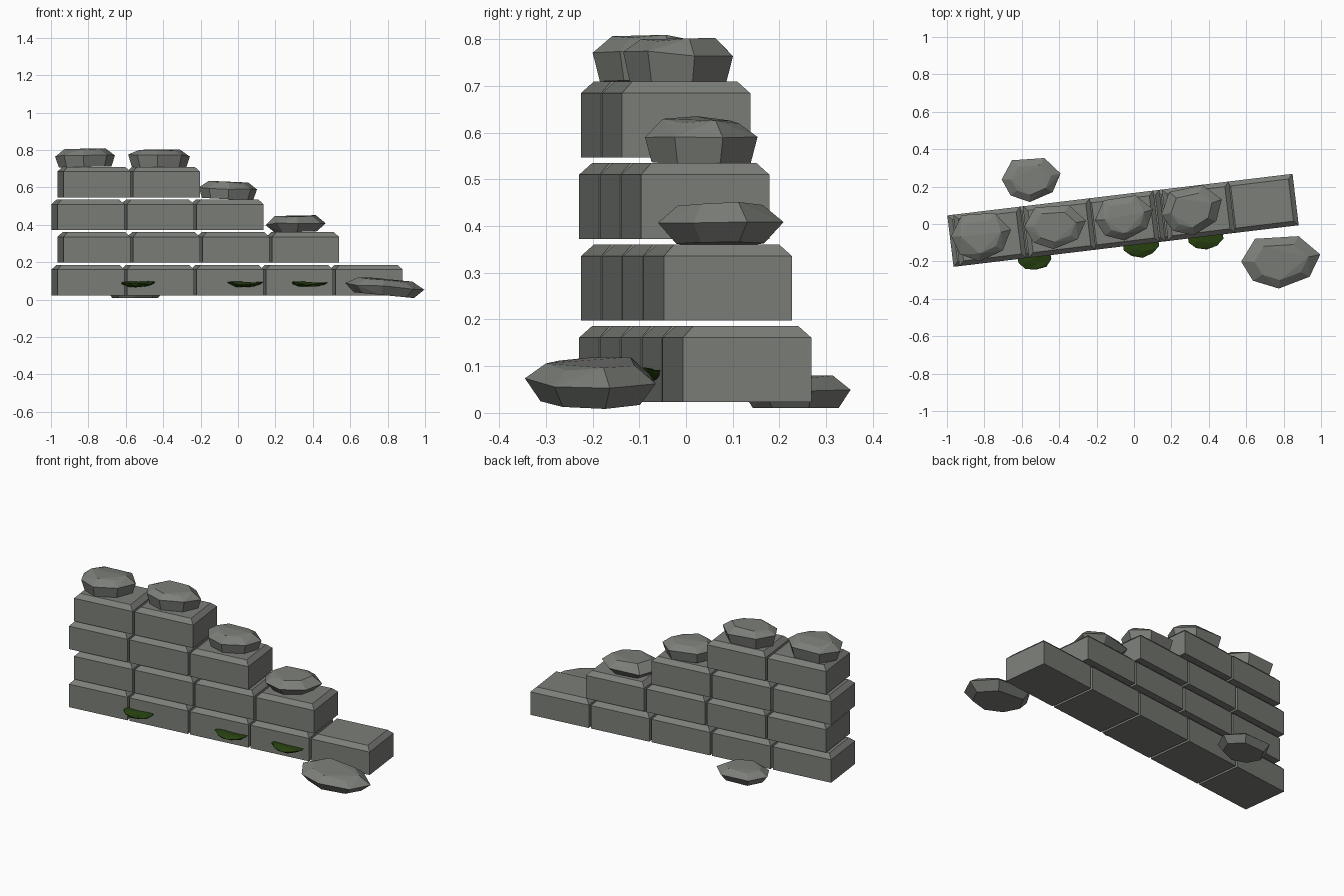
import bpy, bmesh, math, random
from mathutils import Matrix, Vector

if "Cube" in bpy.data.objects:
    bpy.data.objects.remove(bpy.data.objects["Cube"], do_unlink=True)


def make_material(name, rgb):
    mat = bpy.data.materials.new(name)
    mat.use_nodes = True
    mat.diffuse_color = (*rgb, 1)
    mat.node_tree.nodes["Principled BSDF"].inputs["Base Color"].default_value = (*rgb, 1)
    return mat


stone = make_material("grey stone", (0.2, 0.21, 0.19))
moss = make_material("dark green moss", (0.02, 0.052, 0.005))


def finish(bm, name, mat, matrix):
    bmesh.ops.recalc_face_normals(bm, faces=bm.faces)
    mesh = bpy.data.meshes.new(name)
    bm.to_mesh(mesh)
    bm.free()
    mesh.materials.append(mat)
    obj = bpy.data.objects.new(name, mesh)
    obj.matrix_world = matrix
    bpy.context.collection.objects.link(obj)
    return obj


# Wall frame: local x runs along the wall, local y runs through it
wall = Matrix.Translation((-0.965, -0.229, 0)) @ Matrix.Rotation(math.radians(6.87), 4, "Z")
LENGTH, DEPTH, HEIGHT, CHAMFER = 0.361, 0.277, 0.163, 0.025
PITCH, ROW_PITCH, BASE = 0.3745, 0.1745, 0.023


def block(name, along, z):
    bm = bmesh.new()
    bmesh.ops.create_cube(bm, size=1)
    bmesh.ops.scale(bm, vec=(LENGTH, DEPTH, HEIGHT), verts=bm.verts)
    top_edges = [e for e in bm.edges if all(v.co.z > 0 for v in e.verts)]
    bmesh.ops.bevel(bm, geom=top_edges, offset=CHAMFER, segments=1, affect="EDGES")
    middle = Vector((along + LENGTH / 2, DEPTH / 2, z + HEIGHT / 2))
    finish(bm, name, stone, wall @ Matrix.Translation(middle))


# Stepped courses, alternate ones shifted along the wall
for row, count in enumerate((5, 4, 3, 2)):
    for i in range(count):
        block(f"wall_block_{row + 1}_{i + 1}", i * PITCH + (row % 2) * 0.032, BASE + row * ROW_PITCH)

# Seven-sided boulder outline, shared by all loose stones
OUTLINE = [(-1, 0.03), (-0.65, 0.9), (0.45, 1), (1, 0.3), (0.73, -0.55), (-0.05, -1), (-0.7, -0.7)]


def rock(name, centre, size, turn, tilt, foot, waist, seed):
    rng = random.Random(seed)
    bm = bmesh.new()
    for scale, level in ((foot, 0), (1, waist), (0.68, 0.93)):
        for x, y in OUTLINE:
            wobble = rng.uniform(-0.07, 0.07) if level else 0
            bm.verts.new((x * scale * size[0] / 2, y * scale * size[1] / 2, (level + wobble) * size[2]))
    bmesh.ops.convex_hull(bm, input=bm.verts)
    bmesh.ops.dissolve_limit(bm, angle_limit=math.radians(4), verts=bm.verts, edges=bm.edges)
    spin = Matrix.Rotation(math.radians(turn), 4, "Z")
    lean = Matrix.Rotation(math.radians(tilt), 4, "Y")
    finish(bm, name, stone, Matrix.Translation(centre) @ lean @ spin)


# Stones resting on the steps
rock("top_stone_right_end", (-0.817, -0.07, 0.71), (0.32, 0.26, 0.1), 0, -1, 0.88, 0.62, 1)
rock("top_stone_inner", (-0.422, -0.017, 0.708), (0.33, 0.235, 0.1), 0, 0, 0.88, 0.62, 2)
rock("step_stone_upper", (-0.055, 0.03, 0.537), (0.315, 0.235, 0.095), 5, 3, 0.88, 0.62, 3)
rock("step_stone_lower", (0.312, 0.07, 0.362), (0.33, 0.26, 0.092), 8, -2, 0.7, 0.5, 4)

# Stones lying on the ground
rock("ground_stone_front", (0.78, -0.205, 0.024), (0.425, 0.28, 0.088), 0, 5.5, 0.76, 0.5, 5)
rock("ground_stone_back", (-0.55, 0.235, 0.01), (0.315, 0.235, 0.072), 0, 0, 0.78, 0.55, 6)

# Upturned moss tufts half sunk into the wall face
for n, along in enumerate((0.435, 1.01, 1.355)):
    rng = random.Random(n)
    bm = bmesh.new()
    bmesh.ops.create_icosphere(bm, subdivisions=2, radius=1)
    for v in bm.verts:
        x, y, z = v.co * rng.uniform(0.9, 1.02)
        v.co = (x * 0.1, y * 0.073, z * 0.014 + 0.014 * x * x + rng.uniform(-0.004, 0.004))
    finish(bm, f"moss_tuft_{n + 1}", moss, wall @ Matrix.Translation((along, 0, 0.08)))
